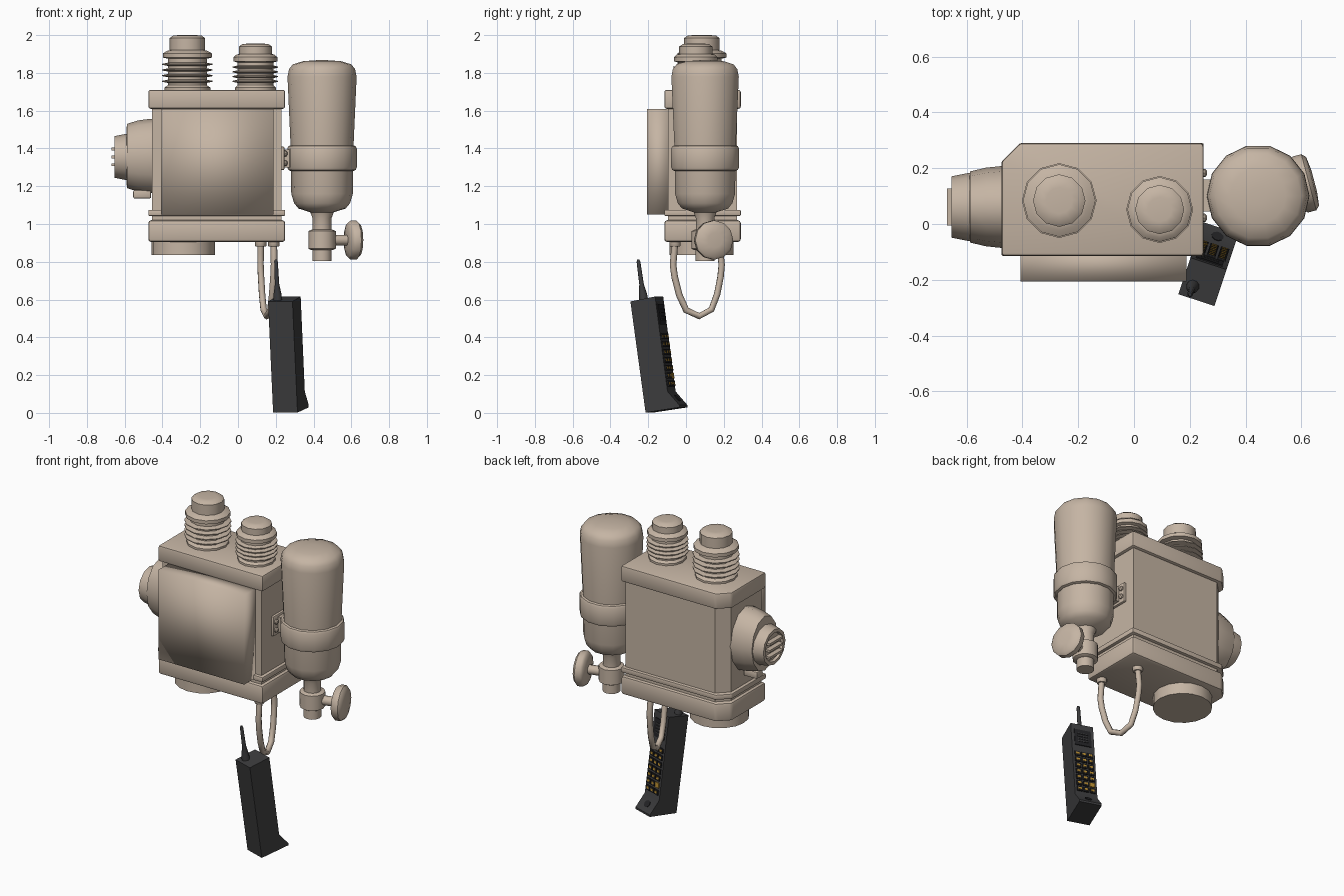
import bpy, bmesh, math
from mathutils import Matrix, Vector

if "Cube" in bpy.data.objects:
    bpy.data.objects.remove(bpy.data.objects["Cube"])


def material(name, rgb):
    m = bpy.data.materials.new(name)
    m.diffuse_color = (*rgb, 1)
    m.use_nodes = True
    m.node_tree.nodes["Principled BSDF"].inputs["Base Color"].default_value = m.diffuse_color
    return m


TAN = material("tan_metal", (0.56, 0.46, 0.37))
BLACK = material("black_plastic", (0.045, 0.045, 0.047))
KEY = material("dark_key", (0.016, 0.016, 0.018))
AMBER = material("amber", (0.45, 0.25, 0.03))


def finish(name, bm, mat, M=None, angle=35, bevel=0):
    bmesh.ops.recalc_face_normals(bm, faces=bm.faces)
    if M is not None:
        bm.transform(M)
    me = bpy.data.meshes.new(name)
    bm.to_mesh(me)
    bm.free()
    me.materials.append(mat)
    ob = bpy.data.objects.new(name, me)
    bpy.context.collection.objects.link(ob)
    bpy.ops.object.select_all(action='DESELECT')
    ob.select_set(True)
    bpy.context.view_layer.objects.active = ob
    if bevel:
        b = ob.modifiers.new("bevel", 'BEVEL')
        b.width, b.segments, b.limit_method = bevel, 2, 'ANGLE'
        bpy.ops.object.modifier_apply(modifier=b.name)
    bpy.ops.object.shade_smooth_by_angle(angle=math.radians(angle))
    return ob


def lathe(name, profile, M, n=12, mat=TAN, angle=40):
    """Revolve (radius, height) points about local z, with capped ends."""
    bm = bmesh.new()
    rings = [[bm.verts.new((r * math.cos(2 * math.pi * i / n), r * math.sin(2 * math.pi * i / n), z))
              for i in range(n)] for r, z in profile]
    for a, b in zip(rings, rings[1:]):
        for i in range(n):
            j = (i + 1) % n
            bm.faces.new((a[i], a[j], b[j], b[i]))
    bm.faces.new(rings[0])
    bm.faces.new(rings[-1])
    return finish(name, bm, mat, M, angle)


def box(name, lo, hi, mat=TAN, M=None, bevel=0, angle=35):
    bm = bmesh.new()
    lo, hi = Vector(lo), Vector(hi)
    bmesh.ops.create_cube(bm, size=1, matrix=Matrix.Translation((lo + hi) / 2)
                          @ Matrix.Diagonal((*(hi - lo), 1)))
    return finish(name, bm, mat, M, angle, bevel)


def prism(name, pts, axis_vec, mat=TAN, M=None, bevel=0):
    """Extrude a closed polygon of 3D points along a vector."""
    bm = bmesh.new()
    f = bm.faces.new([bm.verts.new(p) for p in pts])
    g = bmesh.ops.extrude_face_region(bm, geom=[f])
    bmesh.ops.translate(bm, vec=axis_vec,
                        verts=[v for v in g["geom"] if isinstance(v, bmesh.types.BMVert)])
    return finish(name, bm, mat, M, 35, bevel)


def slab(name, inset, z0, z1, bevel=0):
    """Horizontal slice of the case: rectangle with its back left corner cut."""
    l, r, f, b, c = -0.475 + inset, 0.25 - inset, -0.115 + inset, 0.29 - inset, 0.066
    plan = [(l, f), (r, f), (r, b), (l + c, b), (l, b - c)]
    return prism(name, [(x, y, z0) for x, y in plan], (0, 0, z1 - z0), bevel=bevel)


T = Matrix.Translation

# case
slab("case_body", 0.02, 1.0, 1.63)
slab("case_top_cap", 0, 1.61, 1.71, 0.012)
slab("case_seam_band", 0, 1.043, 1.075, 0.006)
slab("case_bottom_cap", 0, 0.905, 1.02, 0.015)
box("front_panel", (-0.407, -0.207, 1.05), (0.188, -0.08, 1.61), angle=180)
lathe("bottom_drum", [(0.169, 0.835), (0.169, 0.92)], T((-0.29, 0.082, 0)), 16)

# ribbed knobs on the top
for name, x, y, rf, rs, rc, zc, zt in (
        ("left_knob", -0.268, 0.084, 0.134, 0.103, 0.094, 1.875, 2.0),
        ("right_knob", 0.092, 0.052, 0.12, 0.095, 0.088, 1.855, 1.955)):
    prof = [(rf - 0.012, 1.705), (rf - 0.012, 1.722), (rs, 1.735)]
    step = (zc - 1.755) / 4
    for i in range(4):
        z = 1.755 + i * step
        prof += [(rs, z - 0.008), (rf, z - 0.002), (rf, z + 0.003), (rs, z + 0.009)]
    prof += [(rs, zc), (rf - 0.004, zc + 0.006), (rf - 0.004, zc + 0.028), (rc + 0.012, zc + 0.042),
             (rc, zc + 0.045), (rc, zt - 0.016), (rc - 0.018, zt - 0.003), (rc * 0.5, zt)]
    lathe(name, prof, T((x, y, 0)), 12)

# horn on the left side, oval in section
NOSE = T((-0.45, 0.061, 1.36)) @ Matrix.Rotation(-math.pi / 2, 4, 'Y') @ Matrix.Diagonal((1, 0.75, 1, 1))
lathe("side_horn", [(0.197, -0.02), (0.197, 0.015), (0.188, 0.08), (0.17, 0.138), (0.14, 0.14)], NOSE, 12)
lathe("horn_mouth", [(0.122, 0.13), (0.122, 0.145), (0.11, 0.205), (0.09, 0.205), (0.085, 0.19)],
      T((0, 0, -0.005)) @ NOSE @ Matrix.Diagonal((1, 1.33, 1, 1)), 12)
for i, z in enumerate((1.313, 1.355, 1.397)):
    box(f"horn_slat_{i}", (-0.67, -0.005, z - 0.007), (-0.63, 0.127, z + 0.007))
box("horn_latch", (-0.555, 0.03, 1.135), (-0.46, 0.09, 1.18), bevel=0.008)

# tank with strap and outlet
TANK = T((0.445, 0.101, 0))
lathe("tank", [(0.05, 0.96), (0.05, 1.03), (0.062, 1.062), (0.125, 1.082), (0.148, 1.11), (0.163, 1.16),
               (0.166, 1.4), (0.183, 1.78), (0.175, 1.82), (0.155, 1.845), (0.1, 1.862), (0.03, 1.867)],
      TANK, 14)
lathe("tank_strap", [(0.164, 1.28), (0.178, 1.286), (0.184, 1.3), (0.184, 1.4), (0.178, 1.412), (0.164, 1.418)],
      TANK, 14)
lathe("outlet_pipe", [(0.051, 0.805), (0.051, 0.87)], TANK)
lathe("valve_body", [(0.058, 0.862), (0.073, 0.87), (0.073, 0.962), (0.055, 0.97)], TANK)
VALVE = T((0.445, 0.101, 0.915)) @ Matrix.Rotation(math.radians(15), 4, 'Z') @ Matrix.Rotation(math.pi / 2, 4, 'Y')
lathe("valve_stem", [(0.028, 0.03), (0.028, 0.16)], VALVE)
lathe("valve_wheel", [(0.05, 0.135), (0.092, 0.143), (0.104, 0.157), (0.104, 0.188), (0.09, 0.202),
                      (0.04, 0.208)], VALVE, 12)

# bracket joining tank and case, with bolts
box("tank_bracket", (0.225, 0.0, 1.285), (0.246, 0.205, 1.41), bevel=0.008)
box("bracket_arm", (0.235, 0.045, 1.30), (0.30, 0.16, 1.395))
for i, (y, z) in enumerate((y, z) for y in (0.022, 0.183) for z in (1.322, 1.373)):
    lathe(f"bracket_bolt_{i}", [(0.015, 0), (0.015, 0.012), (0.008, 0.018)],
          T((0.243, y, z)) @ Matrix.Rotation(math.pi / 2, 4, 'Y'), 8)

# hanging hose loop
cu = bpy.data.curves.new("hose", 'CURVE')
cu.dimensions, cu.bevel_depth, cu.bevel_resolution, cu.resolution_u = '3D', 0.0175, 2, 3
sp = cu.splines.new('BEZIER')
path = [(0.19, -0.058, 0.91), (0.188, -0.06, 0.72), (0.153, 0.07, 0.512), (0.122, 0.183, 0.72), (0.12, 0.175, 0.91)]
sp.bezier_points.add(len(path) - 1)
for bp, p in zip(sp.bezier_points, path):
    bp.co = p
    bp.handle_left_type = bp.handle_right_type = 'AUTO'
cu.materials.append(TAN)
bpy.context.collection.objects.link(bpy.data.objects.new("hose", cu))
for i in (0, -1):
    x, y, _ = path[i]
    lathe(f"hose_collar_{i % 5}", [(0.026, 0.88), (0.03, 0.885), (0.03, 0.91)], T((x, y, 0)), 10)

# handset: local x = width (0 .. -0.136), y = towards the keypad, z = up its length
PHONE = T((0.315, -0.214, 0.002)) @ Matrix.Rotation(math.radians(-18.4), 4, 'Z') \
    @ Matrix.Rotation(math.radians(8.2), 4, 'X')
side = [(0, 0), (0.19, 0.0), (0.192, 0.012), (0.137, 0.093), (0.14, 0.60), (0, 0.594)]
prism("handset_body", [(0, v, h) for v, h in side], (-0.136, 0, 0), BLACK, PHONE)
lathe("handset_antenna", [(0.024, 0.59), (0.022, 0.625), (0.012, 0.68), (0.010, 0.80), (0.006, 0.812)],
      PHONE @ T((-0.096, 0.043, 0)), 10, BLACK)
box("earpiece_plate", (-0.118, 0.13, 0.45), (-0.018, 0.144, 0.56), KEY, PHONE)
for i in range(4):
    box(f"earpiece_rib_{i}", (-0.10, 0.14, 0.475 + i * 0.018), (-0.036, 0.147, 0.481 + i * 0.018), BLACK, PHONE)
for row in range(7):
    for col in range(3):
        x, z = -0.029 - col * 0.039, 0.135 + row * 0.042
        special = (row, col) == (1, 2)
        box(f"key_{row}_{col}", (x - 0.016, 0.13, z - 0.015), (x + 0.016, 0.145, z + 0.015),
            AMBER if special else KEY, PHONE)
        if not special:
            box(f"key_mark_{row}_{col}", (x - 0.010, 0.143, z - 0.006), (x + 0.010, 0.147, z + 0.007), AMBER, PHONE)

# mouthpiece on the sloped chin
CHIN = PHONE @ T((-0.068, 0.1645, 0.0525)) @ Matrix.Rotation(math.radians(-55.8), 4, 'X')
lathe("mouthpiece", [(0.022, -0.01), (0.022, 0.003)], CHIN, 10, KEY)
